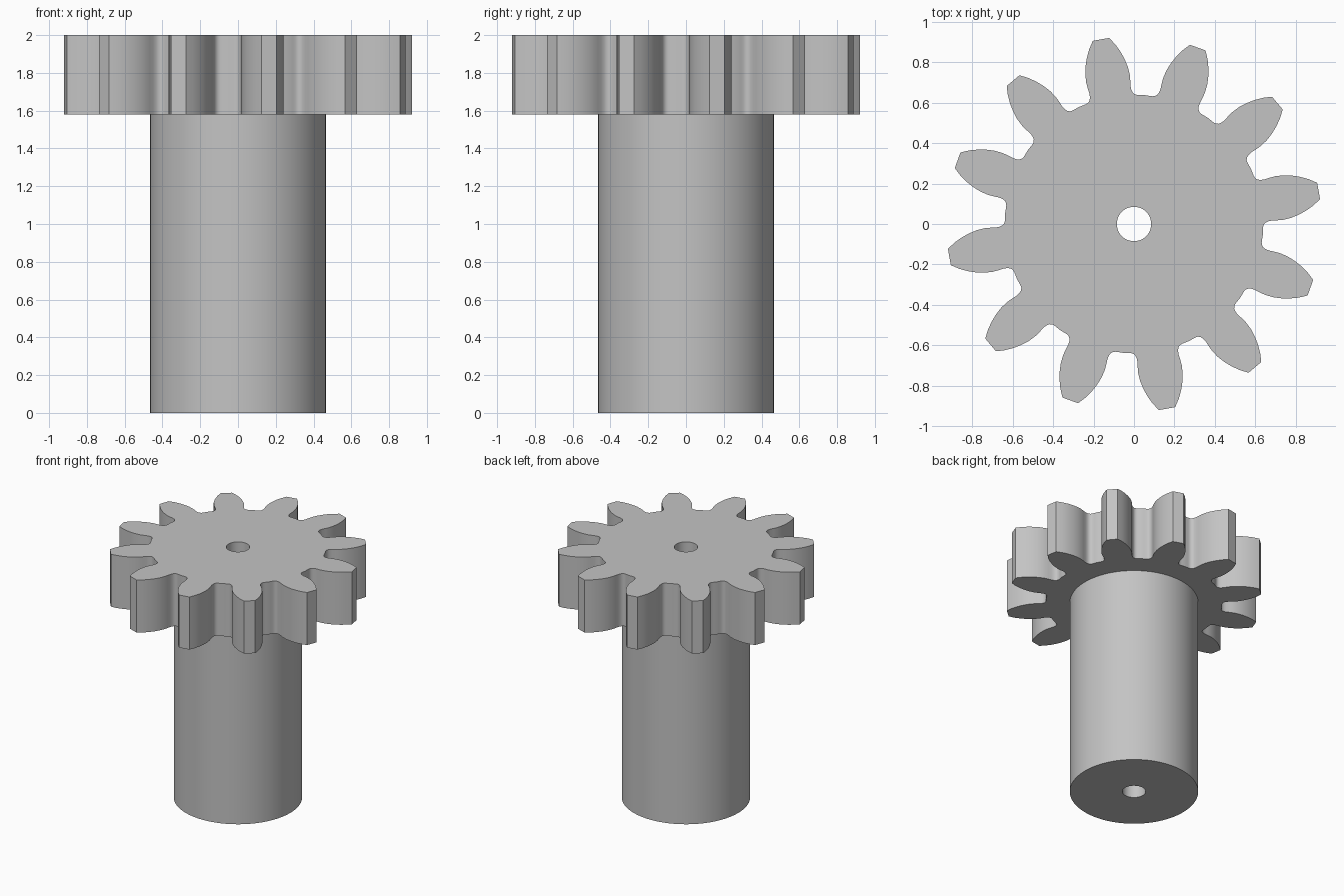
import bpy, bmesh
from math import sin, cos, pi, radians

cube = bpy.data.objects.get("Cube")
if cube:
    bpy.data.objects.remove(cube, do_unlink=True)

TEETH = 12
FIRST_TOOTH = radians(10.15)
BORE, SHAFT = 0.085, 0.465
SHAFT_TOP, TOP = 1.58, 2.0

grey = bpy.data.materials.new("plain grey")
grey.use_nodes = True
grey.diffuse_color = (0.55, 0.55, 0.55, 1)
grey.node_tree.nodes["Principled BSDF"].inputs["Base Color"].default_value = grey.diffuse_color


def circle(radius, count):
    return [(radius * cos(2 * pi * i / count), radius * sin(2 * pi * i / count))
            for i in range(count)]


def bored_prism(name, outline, z0, z1):
    """Extrude an outline around the central bore, with capped ends."""
    bm = bmesh.new()
    caps = [[], []]
    for loop in (outline, circle(BORE, 48)):
        low, high = [[bm.verts.new((x, y, z)) for x, y in loop] for z in (z0, z1)]
        for i in range(len(loop)):
            j = (i + 1) % len(loop)
            bm.faces.new((low[i], low[j], high[j], high[i]))
            for cap, ring in zip(caps, (low, high)):
                cap.append(bm.edges.get((ring[i], ring[j])))
    for cap in caps:
        bmesh.ops.triangle_fill(bm, edges=cap, use_beauty=True)
    bmesh.ops.recalc_face_normals(bm, faces=bm.faces)
    mesh = bpy.data.meshes.new(name)
    bm.to_mesh(mesh)
    bm.free()
    mesh.materials.append(grey)
    obj = bpy.data.objects.new(name, mesh)
    bpy.context.collection.objects.link(obj)
    bpy.ops.object.select_all(action='DESELECT')
    obj.select_set(True)
    bpy.context.view_layer.objects.active = obj
    bpy.ops.object.shade_smooth_by_angle(angle=radians(30))
    return obj


# One flank: (distance along tooth axis, half width), from tip to valley
flank = [(0.928, 0.041), (0.89, 0.066), (0.85, 0.085), (0.81, 0.0985),
         (0.77, 0.107), (0.73, 0.1095), (0.70, 0.107), (0.675, 0.1035),
         (0.655, 0.104), (0.64, 0.109), (0.63, 0.118), (0.625, 0.13),
         (0.622, 0.145), (0.618, 0.1656)]
# Mirror the flank; the shared valley point is used once per tooth
tooth = [(r, -w) for r, w in reversed(flank[:-1])] + flank

gear_outline = []
for k in range(TEETH):
    a = FIRST_TOOTH + 2 * pi * k / TEETH
    gear_outline += [(r * cos(a) - w * sin(a), r * sin(a) + w * cos(a)) for r, w in tooth]

bored_prism("gear_wheel", gear_outline, SHAFT_TOP, TOP)
bored_prism("shaft", circle(SHAFT, 96), 0, SHAFT_TOP)
